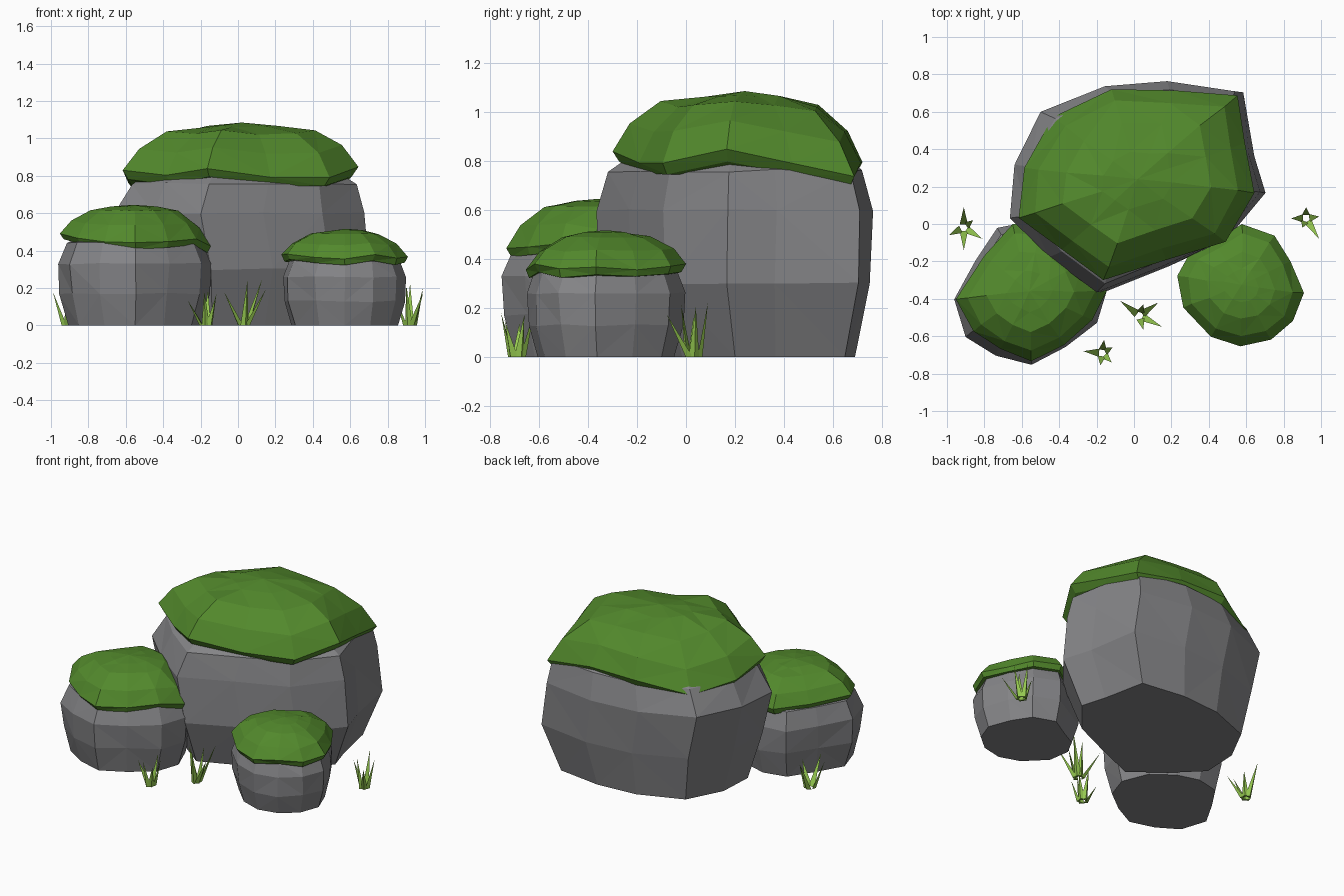
import bpy, bmesh, random
from mathutils import Vector

random.seed(4)


def material(name, rgb):
    m = bpy.data.materials.new(name)
    m.diffuse_color = (*rgb, 1)
    return m


STONE = material("stone", (0.23, 0.23, 0.24))
MOSS = material("moss", (0.085, 0.25, 0.025))
GRASS = material("grass", (0.30, 0.58, 0.08))


def finish(name, bm, mat):
    bmesh.ops.triangulate(bm, faces=bm.faces[:])
    bmesh.ops.recalc_face_normals(bm, faces=bm.faces[:])
    me = bpy.data.meshes.new(name)
    bm.to_mesh(me)
    bm.free()
    me.materials.append(mat)
    ob = bpy.data.objects.new(name, me)
    bpy.context.collection.objects.link(ob)


def stack(name, centre, outline, rings, apex, mat, jitter=0.0):
    """Loft an outline through rings (scale, z, x shift, y shift, lip weight) to an apex."""
    bm = bmesh.new()
    cx, cy = centre
    loops = []
    for scale, z, dx, dy, w in rings:
        loop = []
        for p in outline:
            lip = p[2] * w if len(p) > 2 else 0
            j = [random.uniform(-jitter, jitter) if z > 0 else 0 for _ in range(3)]
            loop.append(bm.verts.new((cx + (p[0] - cx) * scale + dx + j[0],
                                      cy + (p[1] - cy) * scale + dy + j[1],
                                      z + lip + j[2])))
        loops.append(loop)
    n = len(outline)
    for a, b in zip(loops, loops[1:]):
        for i in range(n):
            k = (i + 1) % n
            bm.faces.new((a[i], a[k], b[k], b[i]))
    bm.faces.new(loops[0])
    top = bm.verts.new((cx, cy, apex))
    for i in range(n):
        bm.faces.new((loops[-1][i], loops[-1][(i + 1) % n], top))
    finish(name, bm, mat)


# Large boulder and its moss cap
stack("large_boulder", (0.02, 0.23),
      [(.70, .17), (.64, .37), (.57, .71), (.21, .76), (-.12, .735), (-.47, .60),
       (-.615, .32), (-.63, .03), (-.42, -.18), (-.17, -.37), (.17, -.23), (.48, -.09)],
      [(.83, 0, 0, .02, 0), (.98, .30, .02, 0, 0), (1, .60, -.03, 0, 0),
       (.91, .76, 0, 0, 0), (.72, .84, 0, 0, 0)],
      .90, STONE, .006)
stack("large_moss_cap", (0.02, 0.24),
      [(.64, .17, .045), (.59, .43, -.01), (.55, .69, -.065), (.22, .71, -.01),
       (-.12, .72, 0), (-.43, .57, -.08), (-.59, .30, -.035), (-.615, .03, .03),
       (-.38, -.14, .0), (-.16, -.30, .04), (.17, -.19, -.005), (.49, -.10, -.005)],
      [(.95, .755, 0, 0, 1), (1, .80, 0, 0, 1), (.87, .925, 0, 0, .8),
       (.63, 1.027, 0, 0, .4), (.3, 1.063, 0, 0, 0)],
      1.085, MOSS, .005)

# Left rock and its moss cap
stack("left_rock", (-0.55, -0.36),
      [(-.14, -.35), (-.20, -.53), (-.37, -.66), (-.55, -.755), (-.74, -.70), (-.90, -.60),
       (-.965, -.40), (-.85, -.20), (-.73, -.02), (-.55, .02), (-.38, -.03), (-.22, -.15)],
      [(.86, 0, 0, 0, 0), (.97, .17, 0, 0, 0), (1, .33, 0, 0, 0),
       (.88, .44, 0, 0, 0), (.6, .50, 0, 0, 0)],
      .55, STONE, .005)
stack("left_moss_cap", (-0.56, -0.36),
      [(-.145, -.36, -.03), (-.22, -.51, .01), (-.37, -.65, .0), (-.55, -.735, -.01),
       (-.71, -.67, .0), (-.86, -.57, .015), (-.95, -.40, .045), (-.80, -.17, .02),
       (-.65, .0, .01), (-.50, .0, .01), (-.36, -.05, .01), (-.22, -.18, -.01)],
      [(.95, .42, 0, 0, 1), (1, .45, 0, 0, 1), (.85, .54, 0, 0, .5),
       (.58, .615, 0, 0, 0), (.3, .633, 0, 0, 0)],
      .645, MOSS, .004)

# Right rock and its moss cap share one outline
right = [(.905, -.37), (.85, -.52), (.73, -.62), (.57, -.655), (.41, -.60), (.26, -.45),
         (.235, -.28), (.30, -.16), (.43, -.09), (.58, .0), (.75, -.06), (.84, -.20)]
lips = [0, -.01, .01, -.01, .0, .015, .01, 0, -.01, .01, 0, -.01]
stack("right_rock", (0.575, -0.325), right,
      [(.85, 0, 0, 0, 0), (.97, .13, 0, 0, 0), (.985, .26, 0, 0, 0),
       (.89, .345, 0, 0, 0), (.6, .39, 0, 0, 0)],
      .43, STONE, .005)
stack("right_moss_cap", (0.575, -0.325), [(*p, d) for p, d in zip(right, lips)],
      [(.95, .335, 0, 0, 1), (1, .368, 0, 0, 1), (.84, .435, 0, 0, .5),
       (.55, .49, 0, 0, 0), (.28, .507, 0, 0, 0)],
      .517, MOSS, .004)


# Grass tufts: slim three-sided blades leaning out from a small ring
def tuft(name, centre, height, tips):
    bm = bmesh.new()
    c = Vector((*centre, 0))
    for i, (tx, ty) in enumerate(tips):
        out = Vector((tx, ty, 0)) - c
        d = out.normalized()
        side = Vector((-d.y, d.x, 0)) * .022
        foot = c + d * .017
        base = [bm.verts.new(foot + v) for v in (side, -side, d * .02)]
        tip = bm.verts.new(c + out + Vector((0, 0, height * (1, .72, .9, .78, .95)[i % 5])))
        bm.faces.new(base)
        for k in range(3):
            bm.faces.new((base[k], base[(k + 1) % 3], tip))
    finish(name, bm, GRASS)


tuft("grass_centre", (.03, -.49), .25,
     [(.13, -.42), (-.075, -.41), (.05, -.43), (.15, -.55), (.05, -.565)])
tuft("grass_front", (-.17, -.69), .19,
     [(-.16, -.62), (-.27, -.68), (-.115, -.66), (-.12, -.74), (-.18, -.755)])
tuft("grass_left", (-.91, -.02), .20,
     [(-.91, .09), (-.81, -.08), (-.99, -.06), (-.86, .02), (-.91, -.14)])
tuft("grass_right", (.92, .03), .225,
     [(.92, .09), (.84, .03), (.99, .04), (.99, -.08), (.90, -.02)])
